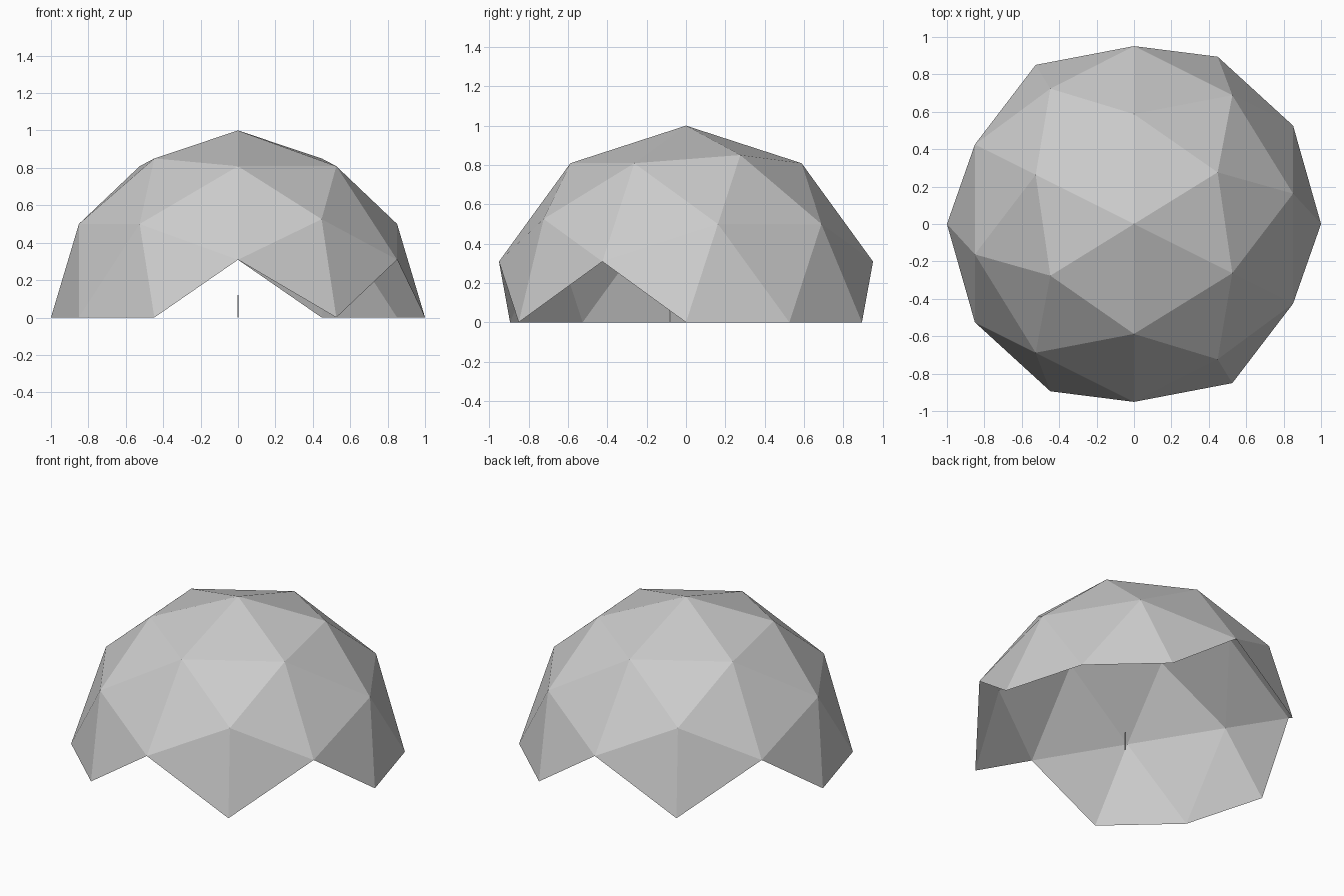
import bpy, bmesh, math
from itertools import product
from mathutils import Matrix, Vector

if "Cube" in bpy.data.objects:
    bpy.data.objects.remove(bpy.data.objects["Cube"])

def material(name, rgb):
    m = bpy.data.materials.new(name)
    m.diffuse_color = (*rgb, 1)
    m.use_nodes = True
    m.node_tree.nodes["Principled BSDF"].inputs["Base Color"].default_value = m.diffuse_color
    return m

def finish(bm, name, mat):
    mesh = bpy.data.meshes.new(name)
    bm.to_mesh(mesh)
    bm.free()
    mesh.materials.append(mat)
    obj = bpy.data.objects.new(name, mesh)
    bpy.context.collection.objects.link(obj)
    return obj

grey = material("light grey", (0.6, 0.6, 0.6))

# Two-frequency geodesic sphere: icosahedron corners plus edge midpoints
phi = (1 + math.sqrt(5)) / 2
points = set()
for seed in ((1, 0, phi), (1 / phi, 1, phi), (1, 0, 0)):
    for signs in product((-1, 1), repeat=3):
        v = Vector([a * s for a, s in zip(seed, signs)]).normalized()
        for k in range(3):
            points.add(tuple(round(v[(i + k) % 3], 6) + 0.0 for i in range(3)))

bm = bmesh.new()
for p in sorted(points):
    bm.verts.new(p)
bmesh.ops.convex_hull(bm, input=bm.verts[:])

# Keep only whole triangles above the ground, leaving four arched openings
low = [v for v in bm.verts if v.co.z < -0.01]
bmesh.ops.delete(bm, geom=low, context='VERTS')
bmesh.ops.rotate(bm, verts=bm.verts[:],
                 matrix=Matrix.Rotation(math.atan(1 / phi), 3, 'Z'))
finish(bm, "dome_shell", grey)

# Slim upright marker standing inside the dome
bm = bmesh.new()
bmesh.ops.create_cube(bm, size=1)
bmesh.ops.scale(bm, vec=(0.004, 0.01, 0.12), verts=bm.verts[:])
bmesh.ops.translate(bm, vec=(0, -0.081, 0.06), verts=bm.verts[:])
finish(bm, "marker_post", grey)
